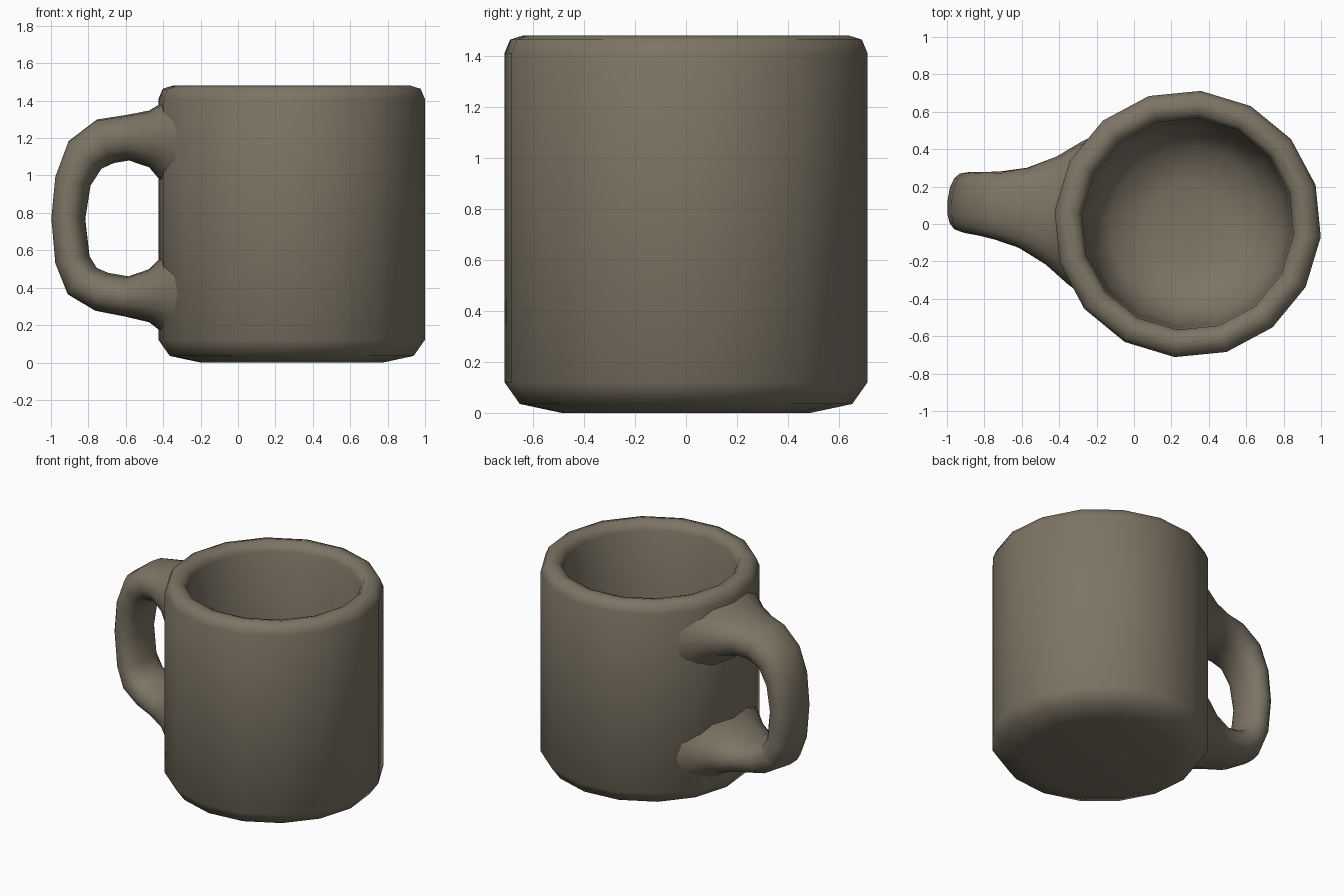
import bpy, bmesh, math

if "Cube" in bpy.data.objects:
    bpy.data.objects.remove(bpy.data.objects["Cube"])

CX, TURN, SIDES = 0.287, math.radians(-5.6), 16

clay = bpy.data.materials.new("brown grey clay")
clay.diffuse_color = (0.205, 0.178, 0.13, 1)
clay.use_nodes = True
clay.node_tree.nodes["Principled BSDF"].inputs["Base Color"].default_value = clay.diffuse_color


def finish(bm, name):
    bmesh.ops.recalc_face_normals(bm, faces=bm.faces[:])
    for f in bm.faces:
        f.smooth = True
    me = bpy.data.meshes.new(name)
    bm.to_mesh(me)
    bm.free()
    me.materials.append(clay)
    ob = bpy.data.objects.new(name, me)
    ob.location.x = CX
    ob.rotation_euler.z = TURN
    bpy.context.collection.objects.link(ob)


def bridge(bm, rings):
    for a, b in zip(rings, rings[1:]):
        n = len(a)
        for i in range(n):
            j = (i + 1) % n
            bm.faces.new((a[i], a[j], b[j], b[i]))


# Cup: outer wall, rounded rim, inner wall and floor (radius, height)
profile = [(0.49, 0), (0.655, 0.035), (0.715, 0.12), (0.715, 1.41),
           (0.693, 1.463), (0.64, 1.48), (0.592, 1.468), (0.568, 1.42),
           (0.555, 0.8), (0.53, 0.36), (0.42, 0.18), (0.22, 0.12)]
bm = bmesh.new()
rings = []
for r, z in profile:
    rings.append([bm.verts.new((r * math.cos(2 * math.pi * i / SIDES),
                                r * math.sin(2 * math.pi * i / SIDES), z))
                  for i in range(SIDES)])
bridge(bm, rings)
bm.faces.new(rings[0])
bm.faces.new(rings[-1])
finish(bm, "cup")

# Handle sections: distance from axis, height, half thickness, half width,
# and how far the section wraps round the cup
sections = [(0.655, 1.17, 0.26, 0.46, 1), (0.712, 1.18, 0.20, 0.38, 0.9),
            (0.765, 1.195, 0.152, 0.29, 0.5), (0.88, 1.202, 0.122, 0.215, 0),
            (1.0, 1.183, 0.125, 0.185, 0), (1.11, 1.11, 0.115, 0.17, 0),
            (1.175, 0.97, 0.097, 0.165, 0), (1.2, 0.77, 0.09, 0.16, 0),
            (1.178, 0.55, 0.093, 0.16, 0), (1.125, 0.435, 0.105, 0.168, 0),
            (1.02, 0.378, 0.107, 0.183, 0), (0.885, 0.353, 0.108, 0.215, 0),
            (0.765, 0.357, 0.142, 0.29, 0.5), (0.712, 0.363, 0.19, 0.38, 0.9),
            (0.655, 0.365, 0.25, 0.46, 1)]
bm = bmesh.new()
rings = []
last = len(sections) - 1
for k, (d, z, ht, hw, wrap) in enumerate(sections):
    p, q = sections[max(k - 1, 0)], sections[min(k + 1, last)]
    tx, tz = q[0] - p[0], q[1] - p[1]
    if wrap:
        tx, tz = (1 if k < last / 2 else -1), 0
    length = math.hypot(tx, tz)
    nx, nz = -tz / length, tx / length
    ring = []
    for i in range(16):
        a = 2 * math.pi * i / 16
        c, s = math.cos(a), math.sin(a)
        w = hw * math.copysign(abs(c) ** 0.85, c)
        t = ht * math.copysign(abs(s) ** 0.85, s)
        back = wrap * (0.7 - math.sqrt(0.49 - w * w))
        ring.append(bm.verts.new((-(d + t * nx - back), w, z + t * nz)))
    rings.append(ring)
bridge(bm, rings)
finish(bm, "handle")
